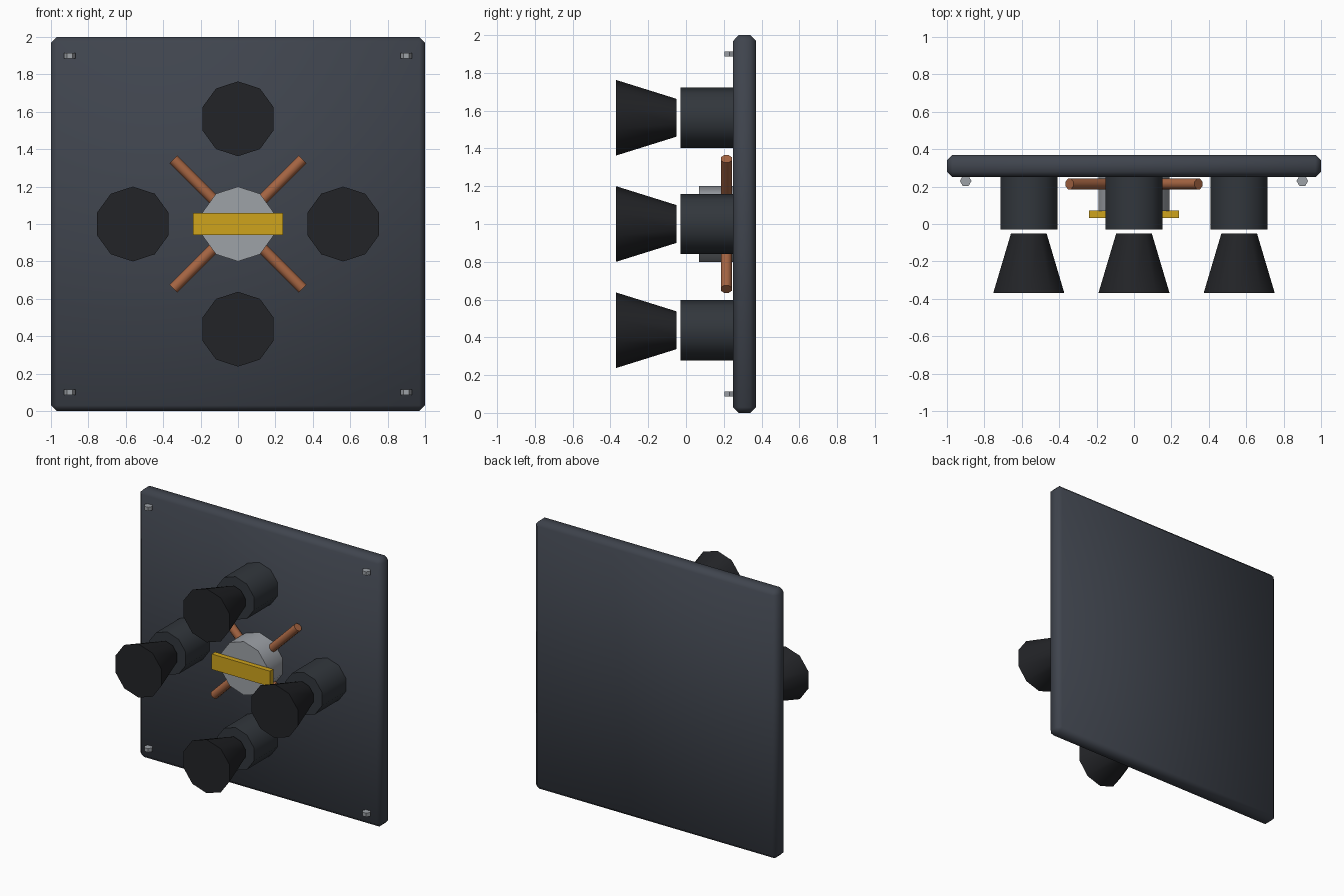
import bpy, bmesh
from math import pi, cos, sin
from mathutils import Vector

if "Cube" in bpy.data.objects:
    bpy.data.objects.remove(bpy.data.objects["Cube"])


def material(name, rgb):
    m = bpy.data.materials.new(name)
    m.diffuse_color = (*rgb, 1)
    m.use_nodes = True
    m.node_tree.nodes["Principled BSDF"].inputs["Base Color"].default_value = m.diffuse_color
    return m


PLATE = material("dark_slate", (0.050, 0.058, 0.075))
HOUSING = material("dark_steel", (0.032, 0.038, 0.046))
NOZZLE = material("black_metal", (0.016, 0.017, 0.020))
SILVER = material("silver", (0.34, 0.36, 0.39))
GOLD = material("gold", (0.62, 0.37, 0.012))
COPPER = material("copper", (0.38, 0.13, 0.055))


def finish(name, bm, mat):
    bmesh.ops.recalc_face_normals(bm, faces=bm.faces)
    me = bpy.data.meshes.new(name)
    bm.to_mesh(me)
    bm.free()
    me.materials.append(mat)
    ob = bpy.data.objects.new(name, me)
    bpy.context.collection.objects.link(ob)
    bpy.ops.object.select_all(action='DESELECT')
    ob.select_set(True)
    bpy.context.view_layer.objects.active = ob
    bpy.ops.object.shade_smooth_by_angle(angle=50 * pi / 180)
    return ob


def frustum(name, a, b, ra, rb, n, ref, mat, phase=0.0):
    """Capped n-sided frustum from a to b; first corner points along ref."""
    a, b, u = Vector(a), Vector(b), Vector(ref)
    v = (b - a).normalized().cross(u)
    bm = bmesh.new()
    rings = []
    for c, r in ((a, ra), (b, rb)):
        angles = [phase + 2 * pi * i / n for i in range(n)]
        rings.append([bm.verts.new(c + r * (cos(t) * u + sin(t) * v)) for t in angles])
    for i in range(n):
        j = (i + 1) % n
        bm.faces.new((rings[0][i], rings[0][j], rings[1][j], rings[1][i]))
    bm.faces.new(rings[0])
    bm.faces.new(rings[1])
    return finish(name, bm, mat)


def box(name, centre, size, mat, bevel=0.0):
    bm = bmesh.new()
    bmesh.ops.create_cube(bm, size=1)
    for v in bm.verts:
        v.co = Vector(centre) + Vector(p * s for p, s in zip(v.co, size))
    if bevel:
        bmesh.ops.bevel(bm, geom=bm.edges[:], offset=bevel, segments=1,
                        affect='EDGES', profile=0.5)
    return finish(name, bm, mat)


# Mounting plate
box("plate", (0, 0.31, 1), (2, 0.12, 2), PLATE, 0.03)

# Four thrusters: housing and flared nozzle
for i, (dx, dz) in enumerate(((1, 0), (0, 1), (-1, 0), (0, -1))):
    x, z = 0.5625 * dx, 1 + 0.5625 * dz
    frustum(f"thruster_housing_{i}", (x, -0.03, z), (x, 0.26, z),
            0.16, 0.16, 10, (0, 0, 1), HOUSING)
    frustum(f"thruster_nozzle_{i}", (x, -0.37, z), (x, -0.05, z),
            0.2, 0.1, 10, (0, 0, 1), NOZZLE)

# Central hub with handle bar
frustum("hub", (0, 0.07, 1), (0, 0.26, 1), 0.2, 0.2, 10, (0, 0, 1), SILVER)
box("handle_bar", (0, 0.053, 1), (0.48, 0.04, 0.115), GOLD)

# Diagonal pipes and corner bolts
for sx in (-1, 1):
    for sz in (-1, 1):
        tag = ("left" if sx < 0 else "right") + ("_lower" if sz < 0 else "_upper")
        frustum("pipe_" + tag, (sx * 0.08, 0.214, 1 + sz * 0.08),
                (sx * 0.345, 0.214, 1 + sz * 0.345),
                0.031, 0.031, 8, (0, 1, 0), COPPER, pi / 8)
        x, z = sx * 0.9, 1 + sz * 0.9
        frustum("bolt_" + tag, (x, 0.23, z - 0.014), (x, 0.23, z + 0.014),
                0.031, 0.031, 6, (1, 0, 0), SILVER)
